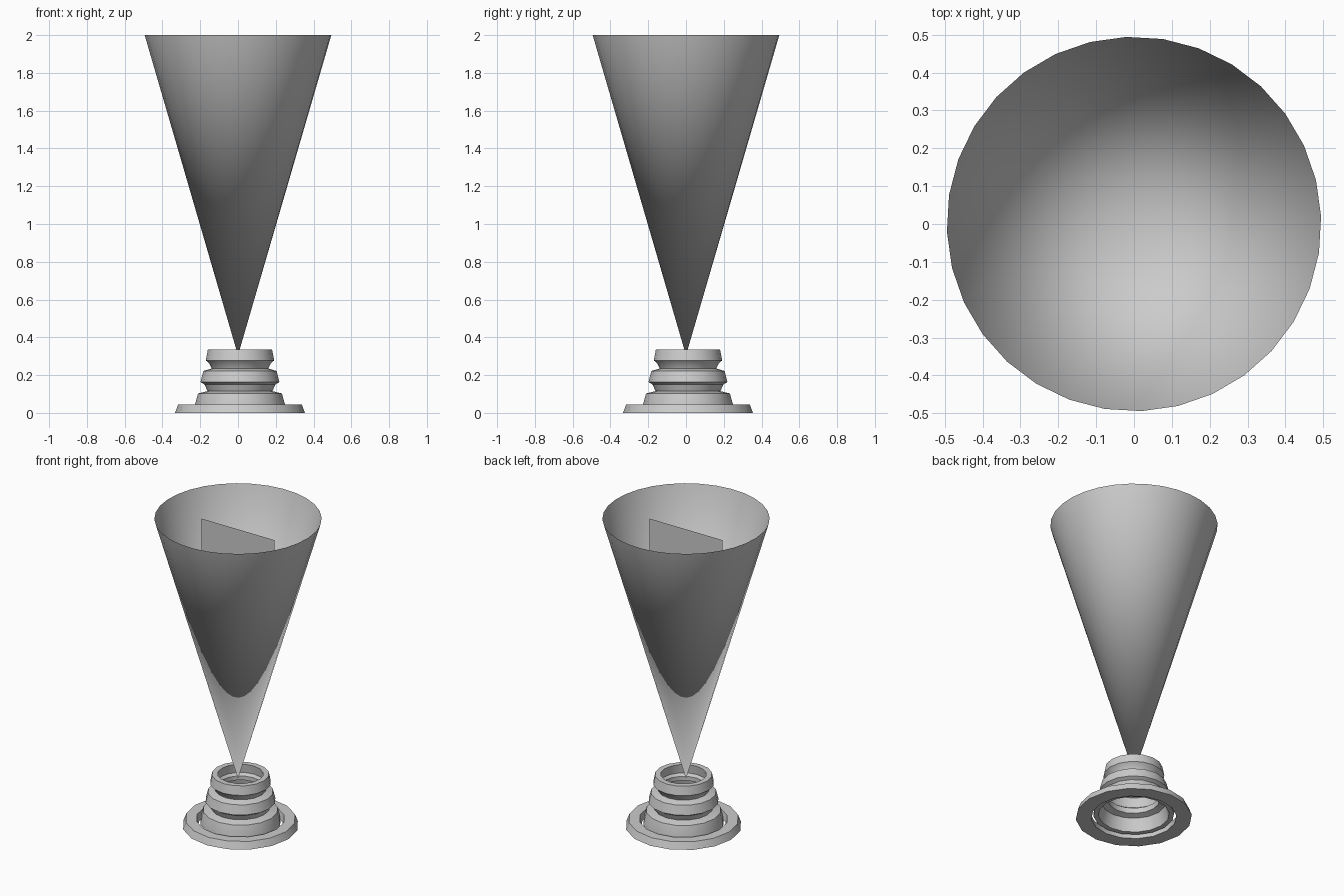
import bpy, bmesh
from math import sin, cos, pi, radians

if "Cube" in bpy.data.objects:
    bpy.data.objects.remove(bpy.data.objects["Cube"])


def make_object(name, bm, smooth=True):
    mesh = bpy.data.meshes.new(name)
    bm.to_mesh(mesh)
    bm.free()
    obj = bpy.data.objects.new(name, mesh)
    bpy.context.collection.objects.link(obj)
    for p in mesh.polygons:
        p.use_smooth = smooth
    return obj


def lathe(name, profile, sides, center, turn=0.0):
    """Revolve a closed (radius, height) profile into a ring."""
    bm = bmesh.new()
    loops = []
    for i in range(sides):
        a = 2 * pi * i / sides + radians(turn)
        loops.append([bm.verts.new((center[0] + r * cos(a), center[1] + r * sin(a), z))
                      for r, z in profile])
    n = len(profile)
    for i in range(sides):
        a, b = loops[i], loops[(i + 1) % sides]
        for j in range(n):
            k = (j + 1) % n
            bm.faces.new((a[j], b[j], b[k], a[k]))
    bmesh.ops.recalc_face_normals(bm, faces=bm.faces)
    obj = make_object(name, bm)
    bpy.context.view_layer.objects.active = obj
    obj.select_set(True)
    bpy.ops.object.shade_smooth_by_angle(angle=radians(30))
    obj.select_set(False)
    return obj


BASE = (0.0105, 0.0105)

# Wide foot ring
lathe("foot_ring", [(0.344, 0), (0.327, 0.045), (0.262, 0.045), (0.252, 0.0)], 16, BASE)

# Stepped hollow collar
collar = [(0.24, 0.02), (0.238, 0.045), (0.222, 0.103), (0.172, 0.115), (0.187, 0.15),
          (0.209, 0.163), (0.194, 0.222), (0.15, 0.235), (0.163, 0.262),
          (0.181, 0.278), (0.170, 0.335),
          (0.135, 0.335), (0.142, 0.278), (0.128, 0.262), (0.128, 0.235), (0.158, 0.222),
          (0.170, 0.163), (0.152, 0.15), (0.152, 0.115), (0.190, 0.103), (0.21, 0.02)]
lathe("collar", collar, 16, BASE)

# Open light cone with its point in the collar
bm = bmesh.new()
tip = bm.verts.new((0, 0, 0.305))
rim = [bm.verts.new((0.4945 * cos(2 * pi * i / 32 + radians(2.3)),
                     0.4945 * sin(2 * pi * i / 32 + radians(2.3)), 2.0)) for i in range(32)]
for i in range(32):
    bm.faces.new((tip, rim[(i + 1) % 32], rim[i]))
make_object("light_cone", bm)

# Flat picture panel floating inside the cone
bm = bmesh.new()
bm.faces.new([bm.verts.new(v) for v in
              ((-0.264, 0, 1.26), (0.264, 0, 1.26), (0.264, 0, 1.93), (-0.264, 0, 1.93))])
make_object("picture_panel", bm, False)
